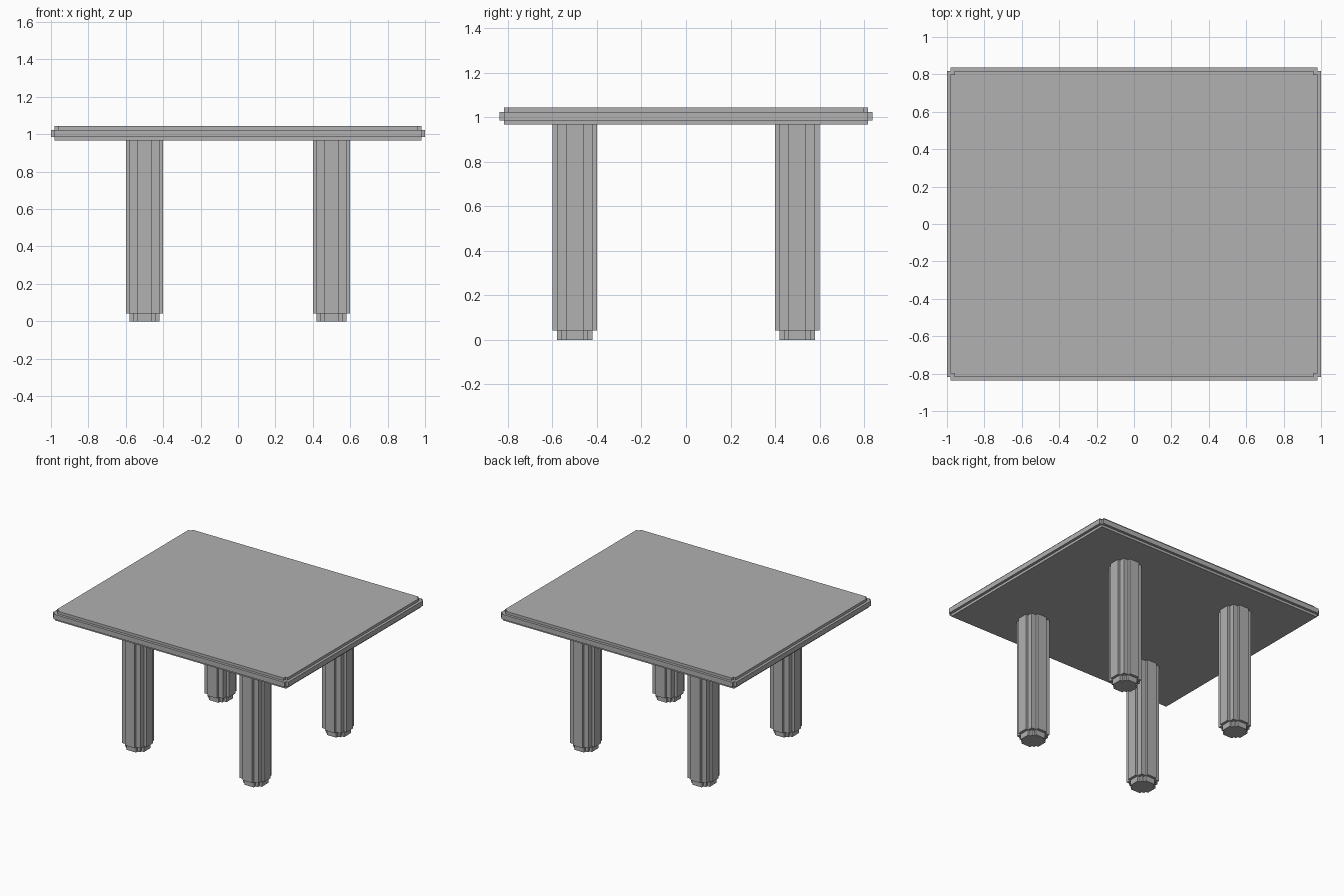
import bpy
import bmesh

cube = bpy.data.objects.get("Cube")
if cube:
    bpy.data.objects.remove(cube, do_unlink=True)

# Single flat grey
grey = bpy.data.materials.new("plain_grey")
grey.use_nodes = True
colour = (0.44, 0.44, 0.44, 1)
grey.diffuse_color = colour
grey.node_tree.nodes["Principled BSDF"].inputs["Base Color"].default_value = colour


def outline(corner):
    """Mirror one counter-clockwise corner profile into all four quadrants."""
    back = corner[::-1]
    return (corner
            + [(-x, y) for x, y in back]
            + [(-x, -y) for x, y in corner]
            + [(x, -y) for x, y in back])


def prism(name, corner, bottom, top, centre=(0, 0)):
    """Extrude a mirrored corner profile upwards into a closed solid."""
    bm = bmesh.new()
    cx, cy = centre
    base = bm.faces.new([bm.verts.new((cx + x, cy + y, bottom)) for x, y in outline(corner)])
    result = bmesh.ops.extrude_face_region(bm, geom=[base], use_keep_orig=True)
    raised = [v for v in result["geom"] if isinstance(v, bmesh.types.BMVert)]
    bmesh.ops.translate(bm, verts=raised, vec=(0, 0, top - bottom))
    bmesh.ops.recalc_face_normals(bm, faces=bm.faces)
    mesh = bpy.data.meshes.new(name)
    bm.to_mesh(mesh)
    bm.free()
    mesh.materials.append(grey)
    obj = bpy.data.objects.new(name, mesh)
    bpy.context.scene.collection.objects.link(obj)
    return obj


def notched(x, y, step=0.02):
    """Rectangle corner with one square notch."""
    return [(x, y - step), (x - step, y - step), (x - step, y)]


def fluted(radius, flat=0.04, step=0.02):
    """Stepped round corner for the legs and feet."""
    inner = radius - step
    return [(radius, flat), (inner, flat), (inner, inner), (flat, inner), (flat, radius)]


# Tabletop in three layers
prism("tabletop_underside", [(0.98, 0.818)], 0.966, 0.985)
prism("tabletop_rim", notched(1.0, 0.838), 0.985, 1.023)
prism("tabletop_surface", notched(0.98, 0.818), 1.023, 1.043)

# Four stepped legs with narrower feet
for side, x in (("left", 0.5), ("right", -0.5)):
    for end, y in (("front", -0.5), ("back", 0.5)):
        prism(f"{end}_{side}_leg", fluted(0.1), 0.042, 0.966, (x, y))
        prism(f"{end}_{side}_foot", fluted(0.08), 0, 0.042, (x, y))
